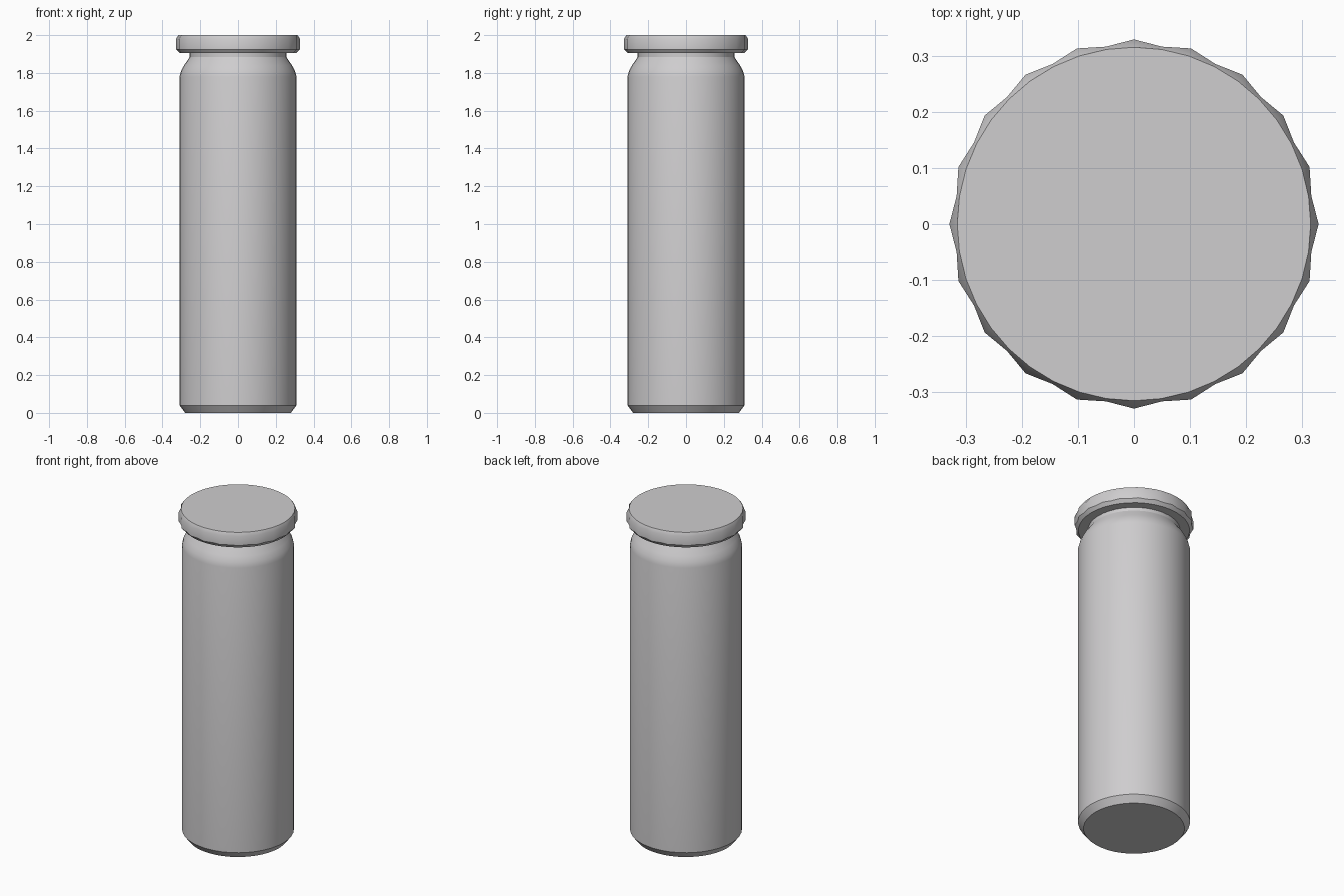
import bpy, bmesh, math

cube = bpy.data.objects.get("Cube")
if cube:
    bpy.data.objects.remove(cube, do_unlink=True)

SEGMENTS = 40


def make_material(name, colour):
    mat = bpy.data.materials.new(name)
    mat.use_nodes = True
    mat.diffuse_color = colour
    mat.node_tree.nodes["Principled BSDF"].inputs["Base Color"].default_value = colour
    return mat


def turned(name, profile, mat, angle):
    """Turn (radius, valley radius, height) rings about z and cap both ends."""
    bm = bmesh.new()
    rings = []
    for peak, valley, z in profile:
        ring = []
        for i in range(SEGMENTS):
            a = math.tau * i / SEGMENTS
            r = valley if i % 2 else peak
            ring.append(bm.verts.new((r * math.cos(a), r * math.sin(a), z)))
        rings.append(ring)
    for low, high in zip(rings, rings[1:]):
        for i in range(SEGMENTS):
            j = (i + 1) % SEGMENTS
            bm.faces.new((low[i], low[j], high[j], high[i]))
    bm.faces.new(rings[0][::-1])
    bm.faces.new(rings[-1])
    mesh = bpy.data.meshes.new(name)
    bm.to_mesh(mesh)
    bm.free()
    mesh.materials.append(mat)
    obj = bpy.data.objects.new(name, mesh)
    bpy.context.collection.objects.link(obj)
    bpy.ops.object.select_all(action="DESELECT")
    obj.select_set(True)
    bpy.context.view_layer.objects.active = obj
    bpy.ops.object.shade_smooth_by_angle(angle=math.radians(angle))
    return obj


grey = make_material("light grey", (0.62, 0.61, 0.62, 1))

# Cylindrical body with chamfered foot, rounded shoulder and neck
body = [(0.28, 0), (0.31, 0.04), (0.31, 1.78), (0.302, 1.81),
        (0.286, 1.84), (0.265, 1.87), (0.256, 1.885), (0.256, 1.92)]
turned("body", [(r, r, z) for r, z in body], grey, 30)

# Ribbed lid with smooth round top and bottom rims
lid = [(0.25, 0.25, 1.905), (0.308, 0.308, 1.905), (0.329, 0.32, 1.925),
       (0.329, 0.32, 1.98), (0.315, 0.315, 2.0)]
turned("lid", lid, grey, 30)
